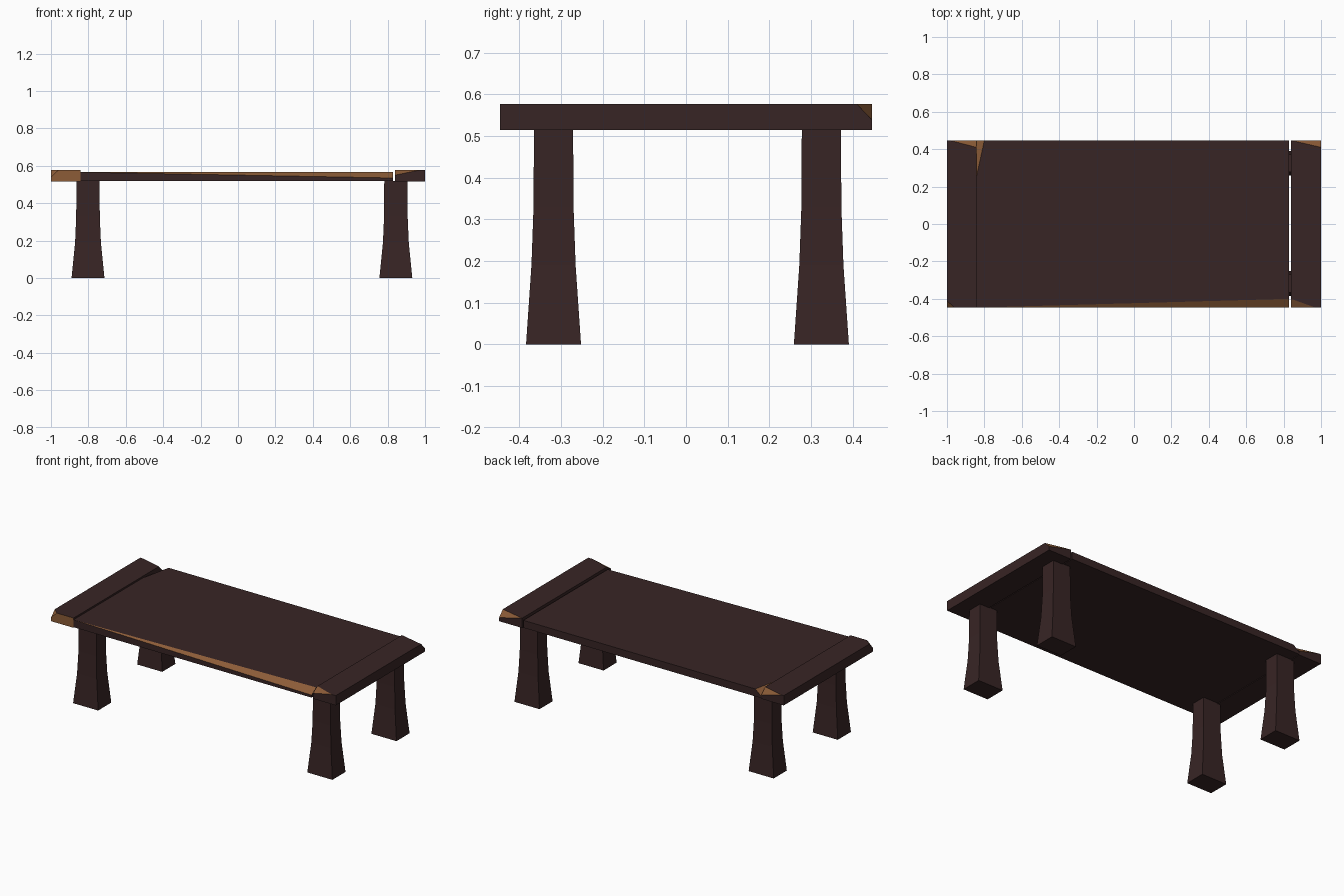
import bpy, bmesh
from mathutils import Vector

cube = bpy.data.objects.get("Cube")
if cube:
    bpy.data.objects.remove(cube)


def material(name, color):
    m = bpy.data.materials.new(name)
    m.use_nodes = True
    m.diffuse_color = color
    m.node_tree.nodes["Principled BSDF"].inputs["Base Color"].default_value = color
    return m


DARK = material("dark wood", (0.039, 0.018, 0.018, 1))
RAW = material("raw wood", (0.262, 0.107, 0.039, 1))


def finish(name, bm):
    bmesh.ops.recalc_face_normals(bm, faces=bm.faces)
    mesh = bpy.data.meshes.new(name)
    bm.to_mesh(mesh)
    bm.free()
    mesh.materials.append(DARK)
    mesh.materials.append(RAW)
    obj = bpy.data.objects.new(name, mesh)
    bpy.context.collection.objects.link(obj)


def board(name, x0, x1, z0, z1, chips, raw_front=False):
    """Box board whose corners are sliced off by planes, each given by three points."""
    bm = bmesh.new()
    bmesh.ops.create_cube(bm, size=1)
    center = Vector(((x0 + x1) / 2, 0, (z0 + z1) / 2))
    for v in bm.verts:
        v.co = center + v.co * Vector((x1 - x0, 2 * DEPTH, z1 - z0))
    if raw_front:
        for f in bm.faces:
            f.material_index = int(f.normal.y < -0.9)
    for points in chips:
        a, b, c = map(Vector, points)
        normal = (b - a).cross(c - a).normalized()
        if normal.dot(center - a) > 0:
            normal.negate()
        cut = bmesh.ops.bisect_plane(bm, geom=bm.verts[:] + bm.edges[:] + bm.faces[:],
                                     plane_co=a, plane_no=normal, clear_outer=True)
        rim = [e for e in cut["geom_cut"] if isinstance(e, bmesh.types.BMEdge)]
        for f in bmesh.ops.contextual_create(bm, geom=rim)["faces"]:
            f.material_index = 1
    finish(name, bm)


DEPTH = 0.447      # half depth of the tabletop
LOW, HIGH = 0.515, 0.577
MID = 0.566
LEFT, RIGHT = -0.843, 0.83
END = 0.839

# Tabletop: a central panel between two thicker end boards, all chipped
board("center_panel", LEFT, RIGHT, 0.519, MID, [
    ((LEFT, -DEPTH, MID), (RIGHT, -0.4, MID), (RIGHT, -DEPTH, 0.535)),
    ((LEFT, 0.25, MID), (-0.8, DEPTH, MID), (LEFT, DEPTH, 0.53)),
])
board("right_end_board", -1, LEFT, LOW, HIGH, [
    ((-1, -0.41, HIGH), (-0.96, -DEPTH, HIGH), (-1, -DEPTH, 0.54)),
    ((-0.985, DEPTH, HIGH), (LEFT, 0.41, HIGH), (LEFT, DEPTH, 0.54)),
], raw_front=True)
board("left_end_board", END, 1, LOW, HIGH, [
    ((0.97, -DEPTH, HIGH), (END, -0.4, HIGH), (END, -DEPTH, 0.55)),
    ((END, DEPTH, HIGH), (1, 0.41, HIGH), (1, DEPTH, 0.538)),
])

# Legs: square posts flaring towards the floor (height, half width, half depth)
SECTIONS = [(0, 0.088, 0.066), (0.19, 0.069, 0.053),
            (0.33, 0.063, 0.048), (0.519, 0.062, 0.047)]


def leg(name, x, y):
    bm = bmesh.new()
    rings = [[bm.verts.new((x + sx * w, y + sy * d, z))
              for sx, sy in ((-1, -1), (1, -1), (1, 1), (-1, 1))]
             for z, w, d in SECTIONS]
    for low, high in zip(rings, rings[1:]):
        for i in range(4):
            j = (i + 1) % 4
            bm.faces.new((low[i], low[j], high[j], high[i]))
    bm.faces.new(rings[0])
    bm.faces.new(rings[-1])
    finish(name, bm)


for side, x in (("right", -0.802), ("left", 0.844)):
    for end, y in (("front", -0.318), ("back", 0.325)):
        leg(f"{end}_{side}_leg", x, y)
